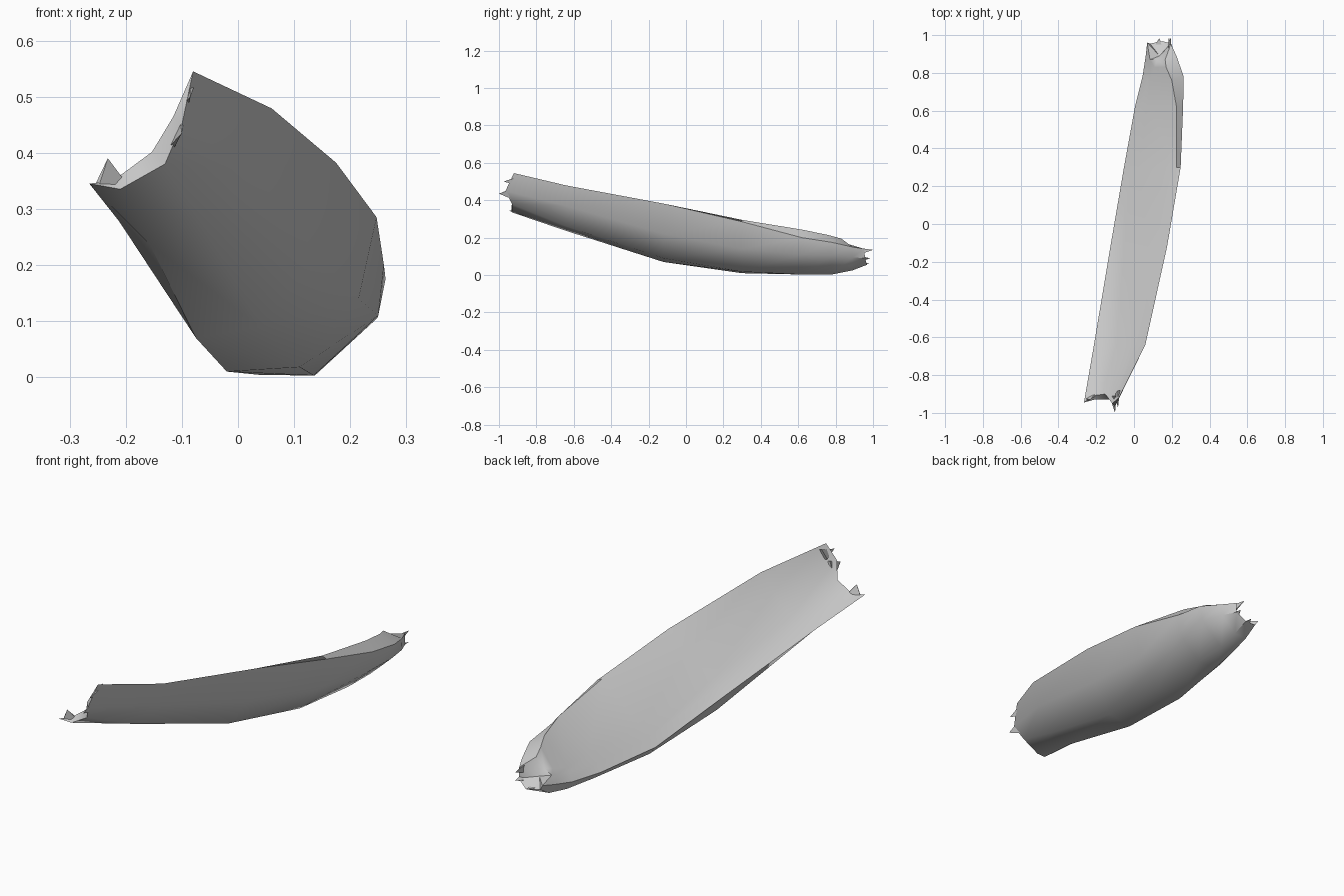
import bpy, bmesh, math, random
from mathutils import Vector

if "Cube" in bpy.data.objects:
    bpy.data.objects.remove(bpy.data.objects["Cube"])
random.seed(4)

# Cross-sections along y: inner depth (below 1 hollow, above 1 bulging),
# y shift of the inner side, outer points from left rim to right rim (x, z),
# and an optional crest point where the right rim rolls over
STATIONS = [
    (-0.93, .42, 0, [(-.265, .345), (-.21, .335), (-.13, .38), (-.10, .45), (-.08, .545)], None),
    (-0.64, .60, 0, [(-.212, .278), (-.157, .236), (-.055, .26), (.025, .37), (.06, .479)], None),
    (-0.12, .98, 0, [(-.125, .155), (-.075, .07), (.04, .09), (.14, .22), (.175, .382)], None),
    (0.30, 1.12, 0, [(-.053, .05), (-.02, .01), (.11, .018), (.215, .14), (.247, .285)], (.225, .295)),
    (0.62, 1.22, 0, [(.005, .04), (.04, .004), (.135, .003), (.25, .11), (.26, .20)], (.225, .243)),
    (0.78, 1.25, -.02, [(.045, .045), (.07, .006), (.137, .003), (.248, .105), (.263, .175)], (.20, .214)),
    (0.89, 1.2, -.06, [(.062, .07), (.085, .025), (.15, .025), (.223, .095), (.225, .15)], (.17, .195)),
    (0.97, 1.15, -.10, [(.07, .09), (.085, .065), (.15, .055), (.195, .09), (.195, .14)], (.165, .165)),
]


def ring(y, t, shift, outer, crest):
    """Outer points followed by inner points pulled toward the rim chord."""
    pts = [Vector((x, y, z)) for x, z in outer]
    b, a = pts[0], pts[-1]
    inner = []
    for p in reversed(pts[1:-1]):
        s = (p - b).dot(a - b) / (a - b).length_squared
        q = b.lerp(a, min(.9, max(.12, s)))
        inner.append(p.lerp(q, t) + Vector((0, shift, 0)))
    if crest:
        inner[0] = Vector((crest[0], y + shift, crest[1]))
    return pts + inner


def finish(bm, name):
    bmesh.ops.recalc_face_normals(bm, faces=bm.faces)
    me = bpy.data.meshes.new(name)
    bm.to_mesh(me)
    bm.free()
    ob = bpy.data.objects.new(name, me)
    bpy.context.collection.objects.link(ob)
    bpy.ops.object.select_all(action='DESELECT')
    ob.select_set(True)
    bpy.context.view_layer.objects.active = ob
    bpy.ops.object.shade_smooth_by_angle(angle=math.radians(45))
    return ob


# Curved trough-shaped shell
bm = bmesh.new()
rings = [[bm.verts.new(p) for p in ring(*s)] for s in STATIONS]
for r0, r1 in zip(rings, rings[1:]):
    for i in range(8):
        j = (i + 1) % 8
        bm.faces.new((r0[i], r0[j], r1[j], r1[i]))
# Torn front end: uneven edge, capped across the thickness
front_y = [-.945, -.93, -.93, -.965, -.92, -.95, -.90, -.91]
r = rings[0]
for v, y in zip(r, front_y):
    v.co.y = y
for f in ((0, 1, 7), (1, 2, 6, 7), (2, 3, 5, 6), (3, 4, 5)):
    bm.faces.new([r[i] for i in f])
# Torn back end: slanted cup with a sunken middle
r = rings[-1]
for v in r[:5]:
    v.co.y += random.uniform(-.02, .025)
mid = bm.verts.new((.135, .89, .09))
for i in range(8):
    bm.faces.new((r[i], r[(i + 1) % 8], mid))
finish(bm, "curved_shell")


# Broken flakes on the ends: thin pointed slivers rooted in the shell
def flake(name, p, q, tip, thick=.006):
    bm = bmesh.new()
    p, q, tip = Vector(p), Vector(q), Vector(tip)
    n = (q - p).cross(tip - p).normalized() * thick
    vs = [bm.verts.new(c) for c in (p - n, q - n, p + n, q + n, tip)]
    a, b, c, d, t = vs
    for f in ((a, b, d, c), (a, b, t), (c, d, t), (a, c, t), (b, d, t)):
        bm.faces.new(f)
    finish(bm, name)


FLAKES = [
    ((-.125, -.91, .40), (-.10, -.91, .47), (-.10, -1.0, .435)),
    ((-.095, -.90, .48), (-.08, -.88, .53), (-.085, -.975, .50)),
    ((-.25, -.93, .345), (-.20, -.90, .345), (-.232, -.93, .39)),
    ((.185, .90, .10), (.19, .88, .15), (.185, 1.0, .135)),
    ((.10, .93, .06), (.15, .93, .055), (.135, .985, .065)),
    ((.17, .93, .075), (.195, .92, .10), (.195, .985, .09)),
]
for k, f in enumerate(FLAKES):
    flake(f"flake_{k + 1}", *f)
